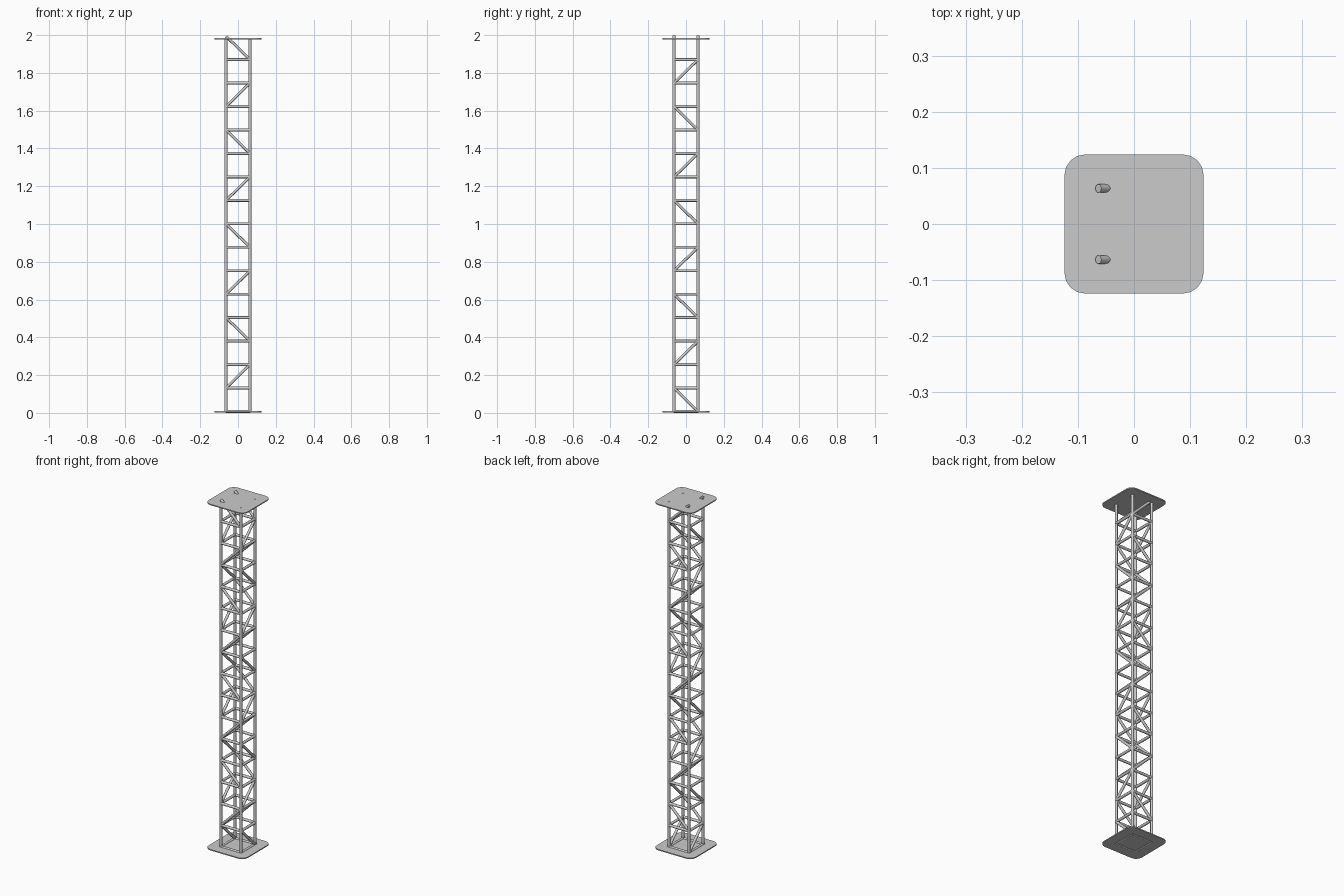
import bpy, bmesh
from mathutils import Vector, Matrix

if "Cube" in bpy.data.objects:
    bpy.data.objects.remove(bpy.data.objects["Cube"])

H = 0.0635            # half spacing of the legs
R = 0.0075            # tube radius
Z0, Z1, BAYS = R, 1.9945, 16
STEP = (Z1 - Z0) / BAYS


def add_tube(bm, a, b, r=R, sides=16):
    a, b = Vector(a), Vector(b)
    d = b - a
    m = Matrix.Translation((a + b) / 2) @ d.to_track_quat('Z', 'Y').to_matrix().to_4x4()
    bmesh.ops.create_cone(bm, cap_ends=True, segments=sides, radius1=r, radius2=r,
                          depth=d.length, matrix=m)


def finish(name, bm):
    me = bpy.data.meshes.new(name)
    bm.to_mesh(me)
    bm.free()
    ob = bpy.data.objects.new(name, me)
    bpy.context.collection.objects.link(ob)
    bpy.ops.object.select_all(action='DESELECT')
    ob.select_set(True)
    bpy.context.view_layer.objects.active = ob
    bpy.ops.object.shade_smooth_by_angle(angle=0.6)
    return ob


def plate(name, z, thick):
    bm = bmesh.new()
    bmesh.ops.create_cube(bm, size=1, matrix=Matrix.Translation((0, 0, z)) @
                          Matrix.Diagonal((0.248, 0.248, thick, 1)))
    # round the four vertical corners
    edges = [e for e in bm.edges if abs(e.verts[0].co.z - e.verts[1].co.z) > thick / 2]
    bmesh.ops.bevel(bm, geom=edges, offset=0.037, segments=4, profile=0.5, affect='EDGES')
    ob = finish(name, bm)
    ob.data.shade_flat()


# end plates
plate("base_plate", 0.006, 0.006)
plate("top_plate", 1.981, 0.006)

# four upright legs
bm = bmesh.new()
for x in (-H, H):
    for y in (-H, H):
        add_tube(bm, (x, y, 0.004), (x, y, 1.9845))
finish("legs", bm)

# horizontal rungs on all four faces
bm = bmesh.new()
for k in range(BAYS):
    z = Z0 + k * STEP
    for s in (-H, H):
        add_tube(bm, (-H, s, z), (H, s, z))
        add_tube(bm, (s, -H, z), (s, H, z))
finish("horizontal_rungs", bm)

# diagonals: even bays on the side faces, odd bays on front and back
side, front = bmesh.new(), bmesh.new()
for k in range(BAYS):
    lo, hi = Z0 + k * STEP, Z0 + (k + 1) * STEP
    for s in (-H, H):
        if k % 2 == 0:
            d = H if k % 4 == 0 else -H
            add_tube(side, (s, d, lo), (s, -d, hi))
        else:
            d = -H if k % 4 == 1 else H
            add_tube(front, (d, s, lo), (-d, s, hi))
finish("side_diagonals", side)
finish("front_back_diagonals", front)
